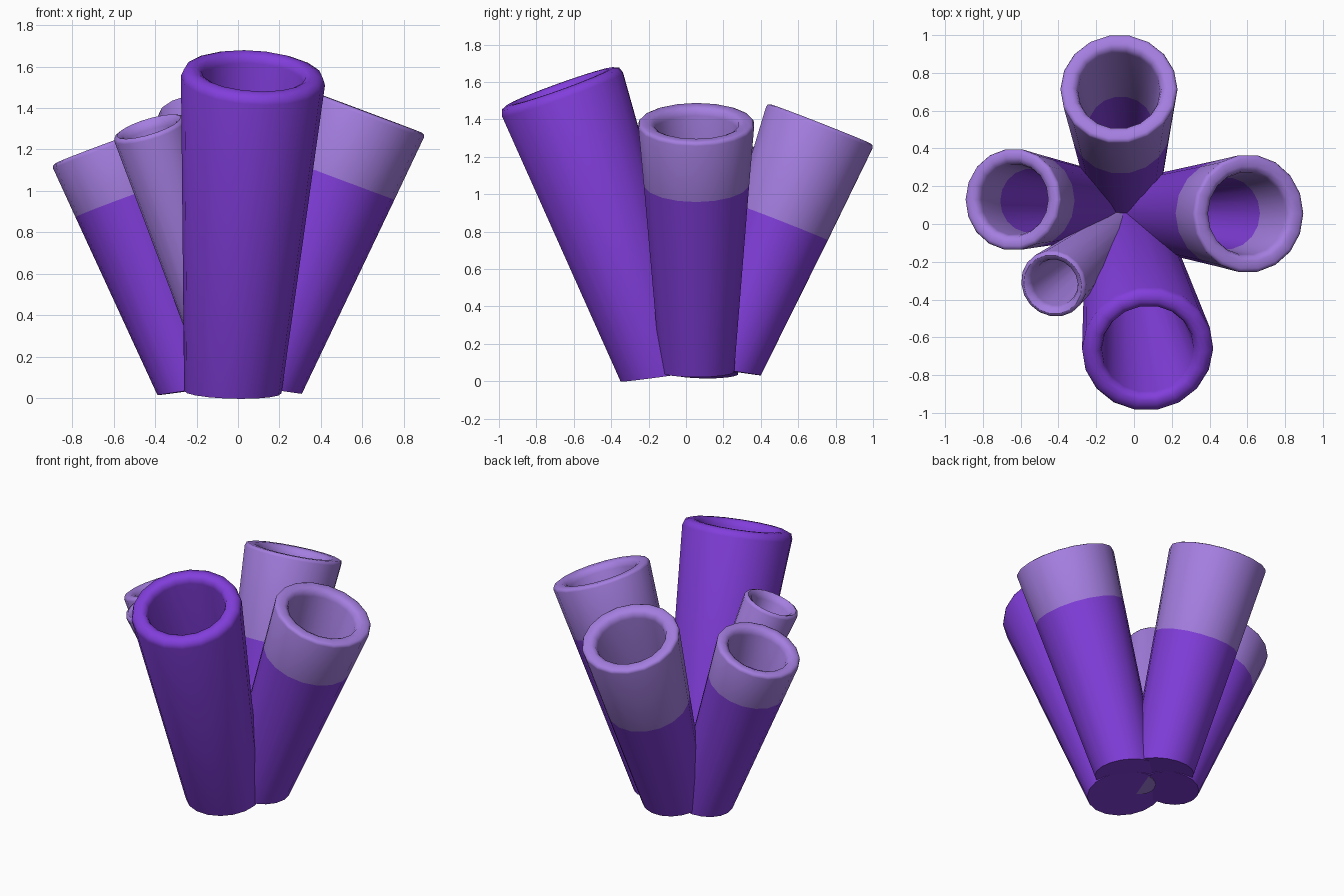
import bpy, bmesh, math
from mathutils import Vector

if "Cube" in bpy.data.objects:
    bpy.data.objects.remove(bpy.data.objects["Cube"])


def material(name, rgb):
    m = bpy.data.materials.new(name)
    m.diffuse_color = (*rgb, 1)
    m.use_nodes = True
    m.node_tree.nodes["Principled BSDF"].inputs["Base Color"].default_value = m.diffuse_color
    return m


PURPLE = material("deep purple", (0.223, 0.048, 0.716))
LILAC = material("pale lilac", (0.371, 0.209, 0.745))
SIDES = 18


def tube(name, base, top, r0, r1, split, soft):
    """Flared hollow tube; faces above the fraction `split` of its axis are lilac."""
    base, top = Vector(base), Vector(top)
    axis = (top - base).normalized()
    length = (top - base).length
    floor_normal = axis.lerp(Vector((0, 0, 1)), 0.6).normalized()
    wall = 0.3 * r1
    b = soft
    rad = lambda t: r0 + (r1 - r0) * t
    # profile: (distance along the axis, radius), outside up, over the rim, inside down
    prof = [(0, r0)]
    if 0 < split < 1:
        prof.append((split * length, rad(split)))
    prof += [(length - b, r1), (length - 0.3 * b, r1 - 0.25 * b), (length, r1 - b),
             (length, r1 - wall + 0.035), (length - 0.012, r1 - wall + 0.01),
             (length - 0.045, r1 - wall)]
    if 0 < split < 1:
        prof.append((split * length, rad(split) - wall))
    prof.append((0.12 * length, max(rad(0.12) - wall, 0.03)))

    bm = bmesh.new()
    rings = []
    for i, (d, r) in enumerate(prof):
        n = floor_normal if i == 0 else axis
        u = Vector((0, 1, 0)).cross(n).normalized()
        v = n.cross(u)
        c = base + axis * d
        rings.append([bm.verts.new(c + r * (u * math.cos(a) + v * math.sin(a)))
                      for a in (2 * math.pi * k / SIDES for k in range(SIDES))])
    for i in range(len(rings) - 1):
        lo, hi = rings[i], rings[i + 1]
        mid = (prof[i][0] + prof[i + 1][0]) / 2
        for k in range(SIDES):
            j = (k + 1) % SIDES
            f = bm.faces.new((lo[k], lo[j], hi[j], hi[k]))
            f.material_index = int(mid > split * length)
    low = int(split <= 0)
    bm.faces.new(rings[0][::-1]).material_index = low
    bm.faces.new(rings[-1]).material_index = low
    bmesh.ops.recalc_face_normals(bm, faces=bm.faces[:])

    me = bpy.data.meshes.new(name)
    bm.to_mesh(me)
    bm.free()
    me.materials.append(PURPLE)
    me.materials.append(LILAC)
    ob = bpy.data.objects.new(name, me)
    bpy.context.collection.objects.link(ob)
    bpy.ops.object.select_all(action='DESELECT')
    ob.select_set(True)
    bpy.context.view_layer.objects.active = ob
    bpy.ops.object.shade_smooth_by_angle(angle=math.radians(50))


# the cluster of five tubes leaning outward from a shared foot
tube("front_tube", (-0.025, -0.12, 0.03), (0.075, -0.675, 1.575), 0.235, 0.348, 2, 0.045)
tube("right_tube", (0.11, 0.06, 0.05), (0.61, 0.055, 1.385), 0.20, 0.313, 0.755, 0.02)
tube("back_tube", (-0.055, 0.205, 0.06), (-0.08, 0.72, 1.375), 0.20, 0.310, 0.60, 0.02)
tube("left_tube", (-0.21, 0.10, 0.04), (-0.645, 0.13, 1.22), 0.18, 0.270, 0.78, 0.02)
tube("small_tube", (-0.045, 0.0, 0.05), (-0.43, -0.32, 1.31), 0.10, 0.180, 0, 0.02)
